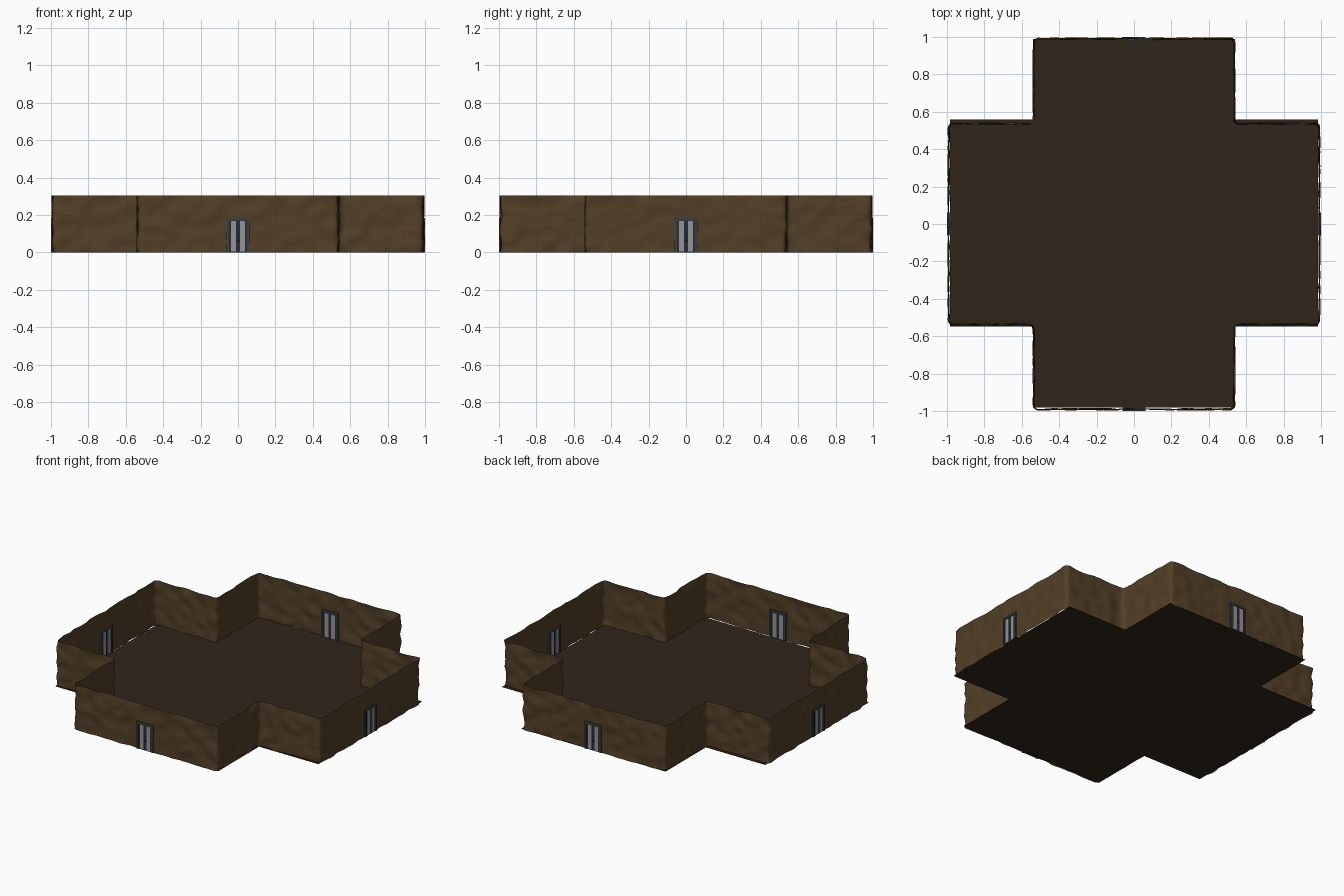
import bpy, bmesh, math
from mathutils import Vector, Matrix, noise

if "Cube" in bpy.data.objects:
    bpy.data.objects.remove(bpy.data.objects["Cube"])


def material(name, rgb):
    m = bpy.data.materials.new(name)
    m.diffuse_color = (*rgb, 1)
    m.use_nodes = True
    m.node_tree.nodes["Principled BSDF"].inputs["Base Color"].default_value = m.diffuse_color
    return m


EARTH = material("earth_wall", (0.085, 0.05, 0.02))
SOIL = material("dark_floor", (0.03, 0.018, 0.011))
FRAME = material("dark_metal", (0.045, 0.05, 0.055))
LEAF = material("black_metal", (0.02, 0.025, 0.03))
PANEL = material("light_metal", (0.3, 0.3, 0.31))
RED = material("red_button", (0.4, 0.01, 0.02))


def finish(bm, name, mat, turn=0.0):
    bmesh.ops.transform(bm, matrix=Matrix.Rotation(turn, 4, 'Z'), verts=bm.verts)
    me = bpy.data.meshes.new(name)
    bm.to_mesh(me)
    bm.free()
    me.materials.append(mat)
    ob = bpy.data.objects.new(name, me)
    bpy.context.collection.objects.link(ob)
    return ob


def box(bm, x0, x1, y0, y1, z0, z1):
    m = Matrix.Translation(((x0 + x1) / 2, (y0 + y1) / 2, (z0 + z1) / 2)) \
        @ Matrix.Diagonal((x1 - x0, y1 - y0, z1 - z0, 1))
    bmesh.ops.create_cube(bm, size=1, matrix=m)


def ball(bm, x, y, z, r):
    bmesh.ops.create_uvsphere(bm, u_segments=12, v_segments=8, radius=r,
                              matrix=Matrix.Translation((x, y, z)))


def cross(xa, xi, y0, y1, yi0, yi1):
    """Plus-shaped outline, counter-clockwise."""
    return [Vector(p) for p in (
        (-xi, y0), (xi, y0), (xi, yi0), (xa, yi0), (xa, yi1), (xi, yi1),
        (xi, y1), (-xi, y1), (-xi, yi1), (-xa, yi1), (-xa, yi0), (-xi, yi0))]


# Floor: thin plus-shaped slab
bm = bmesh.new()
face = bm.faces.new([bm.verts.new((p.x, p.y, 0)) for p in
                     cross(0.985, 0.54, -0.98, 0.99, -0.547, 0.56)])
ext = bmesh.ops.extrude_face_region(bm, geom=[face], use_keep_orig=True)
bmesh.ops.translate(bm, vec=(0, 0, 0.003),
                    verts=[g for g in ext["geom"] if isinstance(g, bmesh.types.BMVert)])
bmesh.ops.recalc_face_normals(bm, faces=bm.faces)
finish(bm, "floor", SOIL)

# Wall path: plus outline with rounded corners, finely divided
corners = cross(0.991, 0.537, -0.991, 0.991, -0.537, 0.537)
R, path = 0.028, []
for i, c in enumerate(corners):
    prev, nxt = corners[i - 1], corners[(i + 1) % 12]
    a = c + (prev - c).normalized() * R
    b = c + (nxt - c).normalized() * R
    for k in range(6):
        t = k / 5
        path.append(a * (1 - t) ** 2 + c * 2 * t * (1 - t) + b * t * t)
    end = nxt + (c - nxt).normalized() * R
    n = max(2, round((end - b).length / 0.025))
    path += [b.lerp(end, k / n) for k in range(1, n)]

# Wall: lumpy earthen sheet, calm behind the doors
bm = bmesh.new()
ROWS, H = 13, 0.305
rings = []
for j in range(ROWS):
    z, ring = H * j / (ROWS - 1), []
    for i, p in enumerate(path):
        d = path[(i + 1) % len(path)] - path[i - 1]
        out = Vector((d.y, -d.x)).normalized()
        amount = 0.014 * noise.noise(Vector((p.x * 13, p.y * 13, z * 18)))
        near = min(abs(p.x), abs(p.y))
        fade = min(1, max(0, (near - 0.06) / 0.06)) if z < 0.22 else 1
        q = p + out * max(-0.007, min(0.007, amount)) * fade
        ring.append(bm.verts.new((q.x, q.y, z)))
    rings.append(ring)
for lo, hi in zip(rings, rings[1:]):
    for i in range(len(lo)):
        k = (i + 1) % len(lo)
        bm.faces.new((lo[i], lo[k], hi[k], hi[i]))
for f in bm.faces:
    f.smooth = True
finish(bm, "earth_wall", EARTH)

# Double door in the middle of each outer wall
Y = -0.989
for side, k in (("front", 0), ("right", 1), ("back", 2), ("left", 3)):
    turn = k * math.pi / 2

    # Frame: two jambs and a lintel
    bm = bmesh.new()
    for s in (-1, 1):
        x = s * 0.055
        box(bm, x - 0.006, x + 0.006, Y - 0.010, Y + 0.010, 0, 0.185)
    box(bm, -0.049, 0.049, Y - 0.010, Y + 0.010, 0.172, 0.185)
    finish(bm, side + "_door_frame", FRAME, turn)

    # Two dark leaves
    bm = bmesh.new()
    for s in (-1, 1):
        x = s * 0.025
        box(bm, x - 0.0242, x + 0.0242, Y - 0.005, Y + 0.005, 0, 0.172)
    finish(bm, side + "_door_leaves", LEAF, turn)

    # Light panels on both faces of the leaves
    bm = bmesh.new()
    for s in (-1, 1):
        x = s * 0.0245
        box(bm, x - 0.0135, x + 0.0135, Y - 0.007, Y + 0.007, 0.004, 0.168)
    finish(bm, side + "_door_panels", PANEL, turn)

    # Dark knob outside, red button inside
    bm = bmesh.new()
    ball(bm, 0, Y - 0.004, 0.065, 0.007)
    finish(bm, side + "_door_knob", LEAF, turn)
    bm = bmesh.new()
    ball(bm, 0, Y + 0.006, 0.065, 0.008)
    finish(bm, side + "_door_button", RED, turn)
